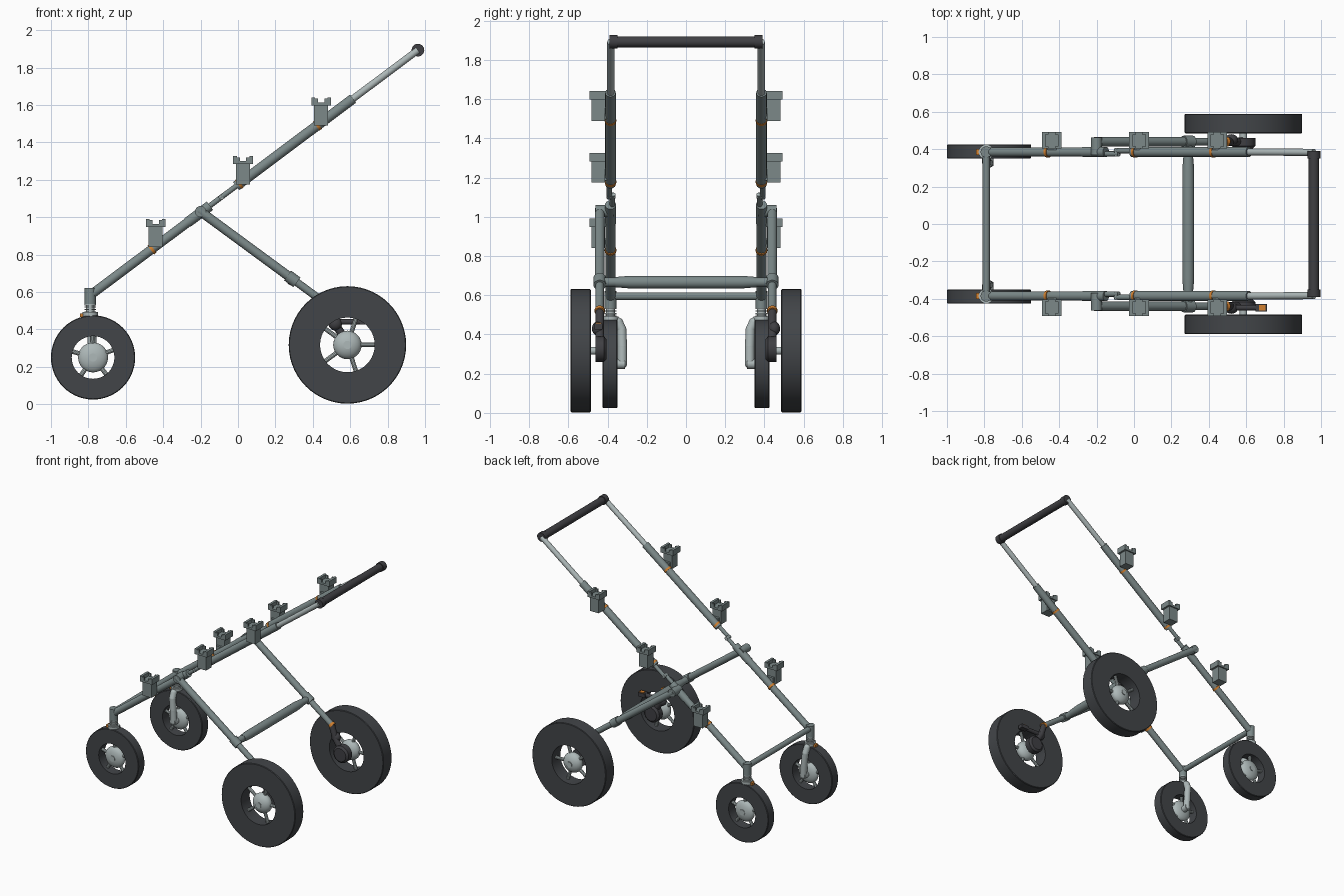
import bpy, bmesh, math
from mathutils import Vector, Matrix

cube = bpy.data.objects.get("Cube")
if cube:
    bpy.data.objects.remove(cube, do_unlink=True)


def material(name, r, g, b):
    m = bpy.data.materials.new(name)
    m.use_nodes = True
    m.diffuse_color = (r, g, b, 1)
    m.node_tree.nodes["Principled BSDF"].inputs["Base Color"].default_value = (r, g, b, 1)
    return m


FRAME = material("grey_green_frame", .20, .25, .25)
METAL = material("light_metal", .42, .48, .48)
TYRE = material("tyre_rubber", .055, .06, .066)
DARK = material("dark_plastic", .05, .05, .056)
ORANGE = material("orange_accent", .65, .22, .03)


def finish(name, bm, mat):
    bmesh.ops.recalc_face_normals(bm, faces=bm.faces)
    me = bpy.data.meshes.new(name)
    bm.to_mesh(me)
    bm.free()
    me.materials.append(mat)
    me.shade_smooth()
    me.set_sharp_from_angle(angle=math.radians(35))
    ob = bpy.data.objects.new(name, me)
    bpy.context.collection.objects.link(ob)
    return ob


def tube(name, a, b, r, mat, r2=None, sides=20):
    a, b = Vector(a), Vector(b)
    d = b - a
    bm = bmesh.new()
    place = Matrix.Translation((a + b) / 2) @ d.to_track_quat('Z', 'Y').to_matrix().to_4x4()
    bmesh.ops.create_cone(bm, cap_ends=True, segments=sides, radius1=r,
                          radius2=r if r2 is None else r2, depth=d.length, matrix=place)
    return finish(name, bm, mat)


def ball(name, c, size, mat):
    bm = bmesh.new()
    bmesh.ops.create_uvsphere(bm, u_segments=24, v_segments=14, radius=1,
                              matrix=Matrix.Translation(c) @ Matrix.Diagonal((*size, 1)))
    return finish(name, bm, mat)


def boxes(name, parts, mat):
    # each part is a (centre, size) pair
    bm = bmesh.new()
    for c, s in parts:
        bmesh.ops.create_cube(bm, size=1, matrix=Matrix.Translation(c) @ Matrix.Diagonal((*s, 1)))
    return finish(name, bm, mat)


def lathe(name, profile, origin, axis, mat, closed=False, steps=48):
    # profile holds (radius, height) pairs, turned about z and then aimed along axis
    bm = bmesh.new()
    vs = [bm.verts.new((r, 0, h)) for r, h in profile]
    es = [bm.edges.new(p) for p in zip(vs, vs[1:])]
    if closed:
        es.append(bm.edges.new((vs[-1], vs[0])))
    bmesh.ops.spin(bm, geom=vs + es, axis=(0, 0, 1), cent=(0, 0, 0),
                   angle=math.tau, steps=steps, use_duplicate=False)
    bmesh.ops.remove_doubles(bm, verts=bm.verts, dist=1e-5)
    turn = Vector(axis).to_track_quat('Z', 'Y').to_matrix().to_4x4()
    bm.transform(Matrix.Translation(origin) @ turn)
    return finish(name, bm, mat)


def wheel(name, c, outer, inner, half, hub, out, phase):
    # flat-sided tyre, rounded hub, five spokes and a hub cap
    x, y, z = c
    lathe(name + "_tyre", [(inner, -half), (outer - .004, -half), (outer, -half + .004),
                           (outer, half - .004), (outer - .004, half), (inner, half)],
          c, (0, 1, 0), TYRE, closed=True, steps=56)
    ball(name + "_hub", c, (hub, half * .95, hub), METAL)
    tube(name + "_hub_cap", c, (x, y + out * half, z), .022, METAL)
    for i in range(5):
        a = phase + i * math.tau / 5
        d = Vector((math.cos(a), 0, math.sin(a)))
        tube(f"{name}_spoke_{i}", Vector(c) + d * hub * .8, Vector(c) + d * (inner + .01),
             .012, METAL, sides=10)


SLOPE = .748


def rail(x, y):
    # point on the centre line of the sloping side rail
    return Vector((x, y, .59 + SLOPE * (x + .78)))


def leg(x, y):
    # point on the centre line of the rear leg
    return Vector((x, y, 1.03 - .735 * (x + .2)))


for side, s in (("far", 1), ("near", -1)):
    y, yl = .385 * s, .44 * s

    # side rails with folding joint and telescopic handle tubes
    tube(side + "_lower_rail", rail(-.78, y), rail(-.15, y), .025, FRAME)
    tube(side + "_rail_sleeve", rail(-.27, y), rail(-.15, y), .028, FRAME)
    tube(side + "_fold_link", rail(-.17, .375 * s), rail(-.08, .375 * s), .014, FRAME)
    tube(side + "_fold_hook", rail(-.1, .392 * s), rail(.02, .392 * s), .014, FRAME)
    tube(side + "_fold_pin", rail(-.09, .36 * s), rail(-.09, .405 * s), .013, METAL)
    tube(side + "_upper_rail", rail(-.01, y), rail(.615, y), .027, FRAME)
    tube(side + "_handle_tube", rail(.6, y), (.962, .383 * s, 1.893), .019, METAL)
    tube(side + "_grip_cap", (.962, .35 * s, 1.893), (.962, .39 * s, 1.893), .034, DARK)

    # seat adapter sockets: body, notched cup and orange release collar
    for i, (x, base) in enumerate(((-.44, .84), (.027, 1.175), (.445, 1.49))):
        by, top = .447 * s, base + .15
        parts = [((x, by, base + .055), (.075, .068, .11)),
                 ((x, by, top - .034), (.105, .088, .016))]
        for e in (1, -1):
            parts.append(((x + e * .043, by, top - .014), (.019, .088, .03)))
            parts.append(((x + e * .027, by + .038, top - .018), (.02, .012, .026)))
            parts.append(((x + e * .027, by - .038, top - .018), (.02, .012, .026)))
        parts.append(((x, .41 * s, base + .03), (.05, .03, .04)))
        boxes(f"{side}_socket_{i}", parts, FRAME)
        cx = x - .02
        tube(f"{side}_socket_collar_{i}", rail(cx - .006, y), rail(cx + .006, y), .0295, ORANGE)

    # rear leg, pivot and crossbar knuckle
    tube(side + "_rear_leg", leg(-.21, yl), leg(.3, yl), .025, FRAME)
    tube(side + "_lower_leg", leg(.28, yl), leg(.5, yl), .021, FRAME)
    tube(side + "_leg_pivot", (-.2, .37 * s, 1.03), (-.2, .462 * s, 1.03), .03, FRAME)
    tube(side + "_leg_knuckle", leg(.265, yl), leg(.315, yl), .032, FRAME)
    tube(side + "_crossbar_end", (.29, .33 * s, .667), (.29, .44 * s, .667), .024, FRAME)

    # rear axle link, brake drum and wheel
    tube(side + "_leg_collar", leg(.485, yl), leg(.5, yl), .026, ORANGE)
    tube(side + "_axle_link", leg(.49, yl), (.52, yl, .43), .022, DARK)
    ball(side + "_brake_knob", (.52, .45 * s, .43), (.036, .03, .036), DARK)
    tube(side + "_drum_link", (.52, yl, .43), (.585, yl, .325), .022, DARK)
    lathe(side + "_brake_drum", [(0, -.028), (.05, -.028), (.065, -.015), (.065, .028), (0, .028)],
          (.585, .433 * s, .325), (0, s, 0), DARK, steps=32)
    tube(side + "_rear_axle", (.585, .44 * s, .317), (.585, .53 * s, .317), .02, METAL)
    wheel(side + "_rear_wheel", (.585, .537 * s, .317), .314, .146, .052, .076, s, 0)

    # caster head: elbow, ribbed stem and flange
    tube(side + "_caster_elbow", (-.79, y, .535), (-.79, y, .622), .03, FRAME)
    ribs = [(0, .49)]
    for k in range(4):
        h = .49 + k * .013
        ribs += [(.03, h), (.03, h + .007), (.022, h + .007), (.022, h + .013)]
    lathe(side + "_caster_stem", ribs + [(0, .542)], (-.79, y, 0), (0, 0, 1), METAL, steps=24)
    tube(side + "_caster_flange", (-.79, y, .465), (-.79, y, .492), .041, METAL)
    boxes(side + "_swivel_lock", [((-.832, y, .476), (.025, .03, .02))], ORANGE)

    # one-sided fork on the inner face of the front wheel
    path = [(-.79, .375 * s, .472), (-.79, .345 * s, .462), (-.788, .328 * s, .425),
            (-.78, .325 * s, .34), (-.775, .325 * s, .25)]
    for i, (a, b) in enumerate(zip(path, path[1:])):
        tube(f"{side}_fork_{i}", a, b, .024, METAL)
        ball(f"{side}_fork_joint_{i}", b, (.024, .024, .024), METAL)
    tube(side + "_front_axle", (-.775, .31 * s, .25), (-.775, y, .25), .025, METAL)
    wheel(side + "_front_wheel", (-.775, .388 * s, .25), .225, .114, .038, .08, s, .35)

# brake pedal on one side only
tube("brake_pedal_arm", (.52, -.447, .44), (.67, -.447, .44), .015, DARK)
boxes("brake_pedal", [((.68, -.447, .44), (.06, .04, .03))], DARK)
boxes("brake_pedal_mark", [((.685, -.447, .457), (.035, .03, .006))], ORANGE)

# crossbars and handle grip
tube("front_crossbar", (-.79, -.385, .595), (-.79, .385, .595), .02, FRAME)
lathe("rear_crossbar", [(0, -.36), (.026, -.36), (.032, -.29), (.032, .29), (.026, .36), (0, .36)],
      (.29, 0, .667), (0, 1, 0), FRAME, steps=24)
tube("handle_grip", (.962, -.36, 1.893), (.962, .36, 1.893), .028, DARK)
